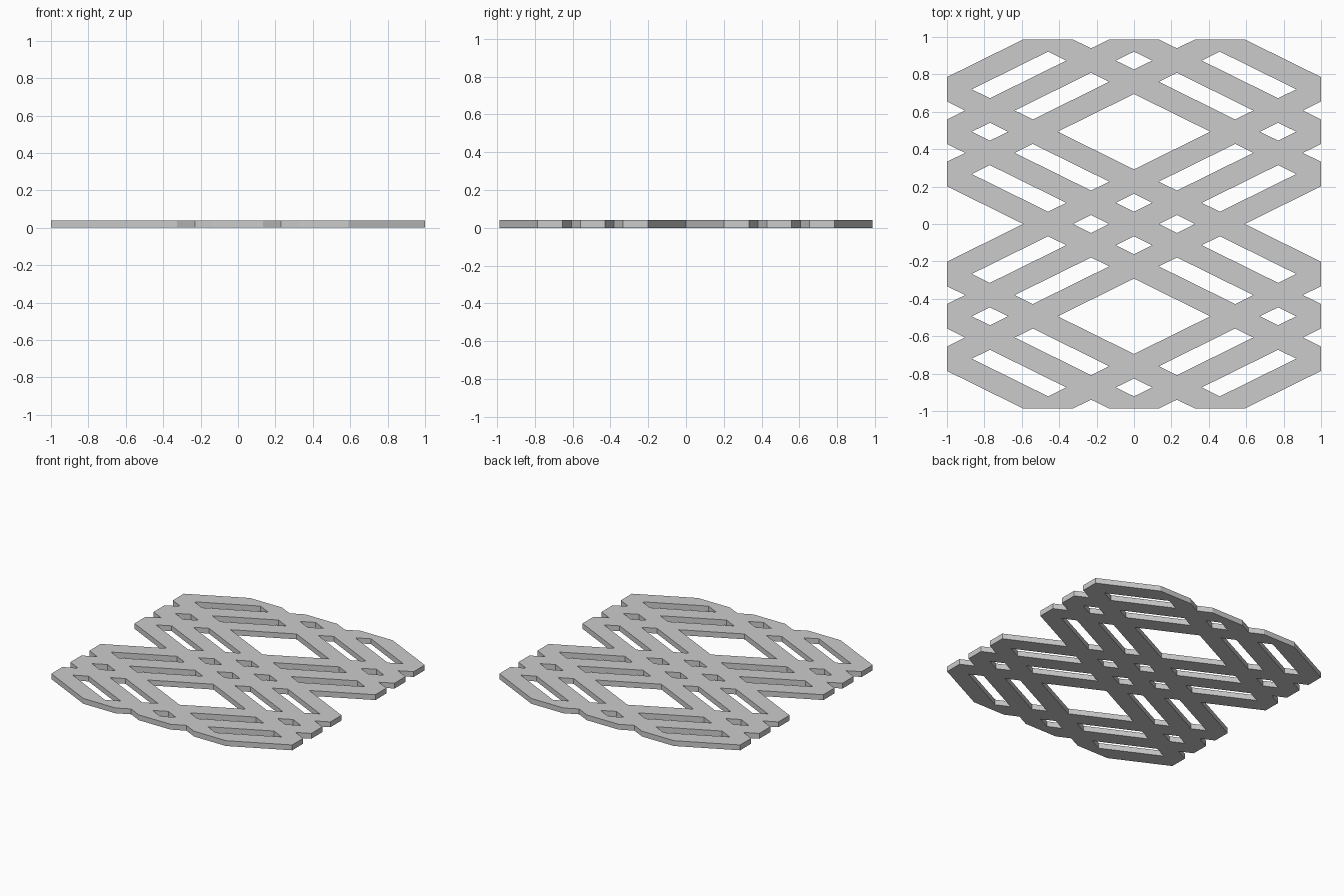
import bpy, bmesh
from mathutils import Vector

if "Cube" in bpy.data.objects:
    bpy.data.objects.remove(bpy.data.objects["Cube"])

HALF_X, HALF_Y, THICK = 1.0, 0.987, 0.04
SLOPE = HALF_Y / 2          # bands cross at the centre and at the side midpoints
STEP = 0.2266               # vertical spacing of the three bands in a group
HALF_W = 0.0655             # vertical half width of a band
offsets = [k * HALF_Y + j * STEP for k in (-1, 0, 1) for j in (-1, 0, 1)]


def in_band(p):
    return any(abs(p.y - d * SLOPE * p.x - c) < HALF_W
               for d in (-1, 1) for c in offsets)


# Flat rectangular sheet
bm = bmesh.new()
bm.faces.new([bm.verts.new((x, y, 0)) for x, y in (
    (-HALF_X, -HALF_Y), (HALF_X, -HALF_Y), (HALF_X, HALF_Y), (-HALF_X, HALF_Y))])

# Score the sheet along both edges of every diagonal band
for d in (-1, 1):
    for c in offsets:
        for e in (-HALF_W, HALF_W):
            bmesh.ops.bisect_plane(
                bm, geom=bm.verts[:] + bm.edges[:] + bm.faces[:], dist=1e-5,
                plane_co=(0, c + e, 0), plane_no=(-d * SLOPE, 1, 0))

# Remove every cell that lies outside the bands: openings and edge notches
gaps = [f for f in bm.faces if not in_band(f.calc_center_median())]
bmesh.ops.delete(bm, geom=gaps, context='FACES')

# Thicken the lattice
top = bmesh.ops.extrude_face_region(bm, geom=bm.faces[:])["geom"]
bmesh.ops.translate(bm, vec=Vector((0, 0, THICK)),
                    verts=[g for g in top if isinstance(g, bmesh.types.BMVert)])
bmesh.ops.recalc_face_normals(bm, faces=bm.faces[:])

mesh = bpy.data.meshes.new("lattice_panel")
bm.to_mesh(mesh)
bm.free()
panel = bpy.data.objects.new("lattice_panel", mesh)
bpy.context.collection.objects.link(panel)
